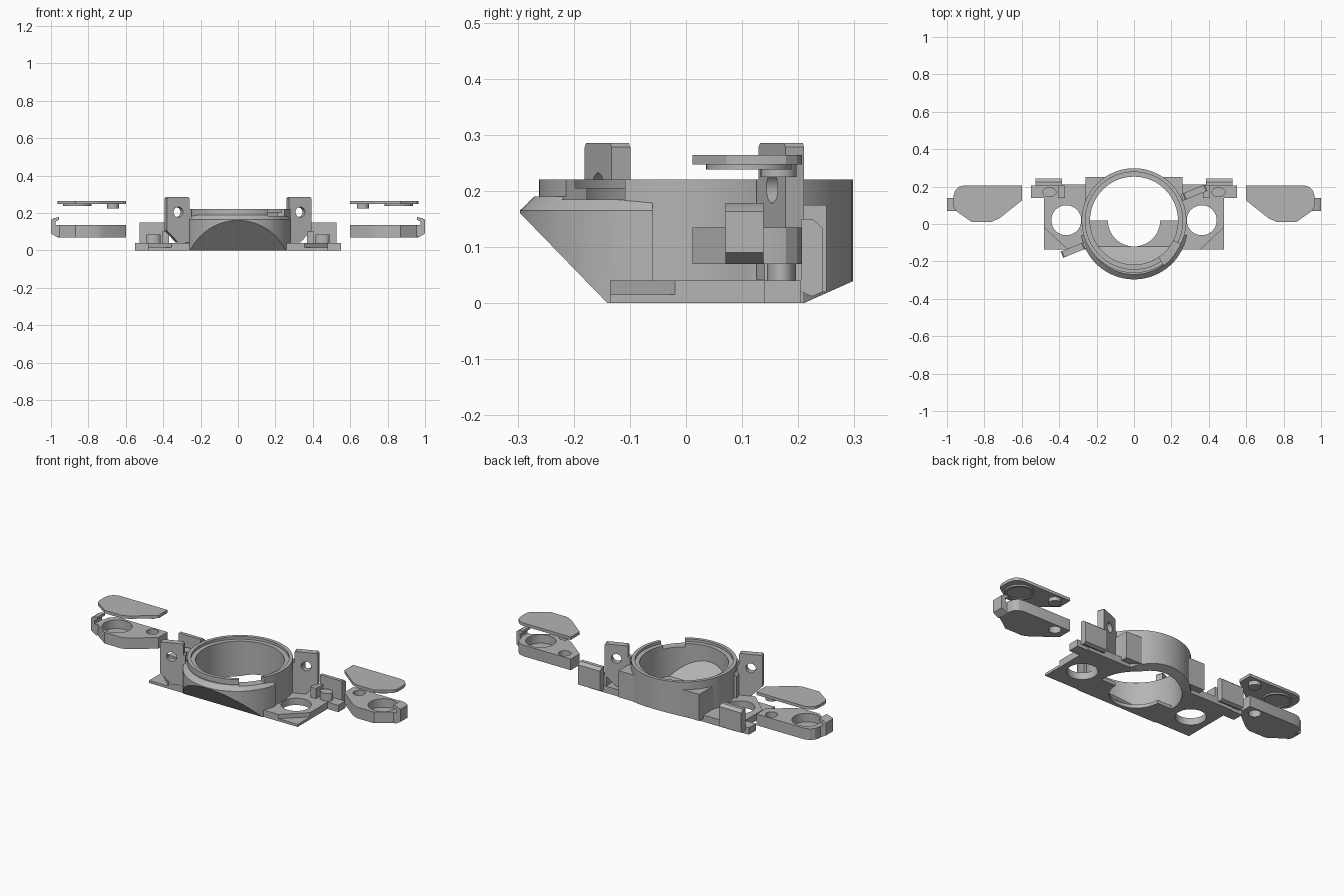
import bpy, bmesh, math
from mathutils import Matrix, Vector

if "Cube" in bpy.data.objects:
    bpy.data.objects.remove(bpy.data.objects["Cube"], do_unlink=True)

GREY = (0.46, 0.46, 0.46, 1)
mat = bpy.data.materials.new("light grey plastic")
mat.use_nodes = True
mat.diffuse_color = GREY
mat.node_tree.nodes["Principled BSDF"].inputs["Base Color"].default_value = GREY


def finish(name, bm):
    bmesh.ops.recalc_face_normals(bm, faces=bm.faces)
    me = bpy.data.meshes.new(name)
    bm.to_mesh(me)
    bm.free()
    me.materials.append(mat)
    ob = bpy.data.objects.new(name, me)
    bpy.context.collection.objects.link(ob)
    return ob


def prism(name, pts, lo, hi, axis="z", s=1):
    """Extrude a 2D outline along an axis; s = -1 mirrors it across x."""
    def place(a, b, h):
        p = {"z": (a, b, h), "y": (a, h, b), "x": (h, a, b)}[axis]
        return (p[0] * s, p[1], p[2])
    bm = bmesh.new()
    face = bm.faces.new([bm.verts.new(place(a, b, lo)) for a, b in pts])
    new = bmesh.ops.extrude_face_region(bm, geom=[face])["geom"]
    delta = Vector(place(0, 0, hi - lo))
    bmesh.ops.translate(bm, vec=delta, verts=[v for v in new if isinstance(v, bmesh.types.BMVert)])
    return finish(name, bm)


def box(name, x0, x1, y0, y1, z0, z1, s=1):
    return prism(name, [(x0, y0), (x1, y0), (x1, y1), (x0, y1)], z0, z1, s=s)


def disc(name, x, y, r, z0, z1, r_top=None, seg=64, axis="z"):
    bm = bmesh.new()
    bmesh.ops.create_cone(bm, cap_ends=True, segments=seg, radius1=r,
                          radius2=r_top or r, depth=z1 - z0)
    m = Matrix.Translation((x, y, (z0 + z1) / 2))
    if axis == "y":
        m = Matrix.Translation((x, 0, y)) @ Matrix.Rotation(math.pi / 2, 4, "X")
    bmesh.ops.transform(bm, matrix=m, verts=bm.verts)
    return finish(name, bm)


def combine(ob, others, op):
    for o in others:
        mod = ob.modifiers.new("combine", "BOOLEAN")
        mod.operation, mod.solver, mod.object = op, "EXACT", o
        bpy.context.view_layer.objects.active = ob
        bpy.ops.object.modifier_apply(modifier=mod.name)
        bpy.data.objects.remove(o, do_unlink=True)
    return ob


def cut(ob, *others):
    return combine(ob, others, "DIFFERENCE")


def fuse(ob, *others):
    return combine(ob, others, "UNION")


CY = 0.018   # ring centre in y
parts = []

# Central ring with flared front, side wings and square rear corners
body = disc("ring_body", 0, CY, 0.28, 0, 0.22, seg=96)
flare = fuse(disc("flare", 0, -0.008, 0.288, 0, 0.165, seg=96),
             disc("flare_cone", 0, -0.008, 0.288, 0.165, 0.19, 0.262, seg=96))
cut(flare, box("behind", -0.5, 0.5, -0.06, 0.5, -0.1, 0.5))
fuse(body, flare)
for s in (1, -1):
    wing = box("wing", 0.15, 0.48, -0.135, 0.21, 0, 0.04, s)
    fuse(wing, box("wing_tip", 0.36, 0.55, 0.14, 0.205, 0, 0.04, s))
    cut(wing, disc("hole", 0.362 * s, 0.02, 0.08, -0.1, 0.1),
        prism("corner", [(0.355, -0.136), (0.5, -0.136), (0.5, -0.001)], 0.015, 0.1, s=s))
    fuse(body, wing, box("rear_corner", 0.15, 0.26, 0.1, 0.25, 0.02, 0.175, s))

# Sloped underside at the front and chamfer at the back
cut(body,
    prism("front_slope", [(-0.14, 0), (-0.14, -0.2), (-0.54, -0.2), (-0.54, 0.412)], -0.8, 0.8, "x"),
    prism("back_slope", [(0.21, 0), (0.21, -0.2), (0.6, -0.2), (0.6, 0.174)], -0.8, 0.8, "x"))

# Hollow interior: sloped front floor, open back half and round floor hole
cavity = disc("cavity", 0, CY, 0.235, -0.1, 0.3, seg=96)
cut(cavity, prism("floor", [(-0.12, 0.02), (0.02, 0.02), (0.02, -0.2), (-0.6, -0.2), (-0.6, 0.5)],
                  -0.6, 0.6, "x"))
cut(body, cavity,
    disc("floor_hole", 0, 0.02, 0.14, -0.1, 0.1),
    disc("rim_ledge", 0, CY, 0.26, 0.205, 0.3, seg=96))

# Notch in the front rim
a0, a1 = math.radians(-56), math.radians(-27)
notch = [(r * math.cos(a), CY + r * math.sin(a)) for r, a in
         ((0.15, a0), (0.4, a0), (0.4, a1), (0.15, a1))]
cut(body, prism("notch", notch, 0.185, 0.3))
parts.append(body)

# Drilled upright tabs, one each side, opposite one another
for name, turn in (("front_tab", 0), ("rear_tab", math.pi)):
    tab = prism(name, [(-0.064, 0.105), (0.0, 0.042), (0.075, 0.042), (0.075, 0.22), (0.064, 0.22),
                       (0.064, 0.278), (0.057, 0.285), (-0.057, 0.285), (-0.064, 0.278)],
                -0.018, 0.018, "y")
    cut(tab, disc("screw_hole", 0, 0.205, 0.027, -0.1, 0.1, seg=32, axis="y"))
    spin = Matrix.Translation((0, 0.015, 0)) @ Matrix.Rotation(turn, 4, "Z")
    tab.data.transform(spin @ Matrix.Translation((-0.326, -0.155, 0))
                       @ Matrix.Rotation(math.radians(22), 4, "Z"))
    parts.append(tab)

# Outline shared by the side arms and their lids
outline = [(0.6, 0.207), (0.91, 0.207), (0.938, 0.198), (0.957, 0.178), (0.965, 0.15),
           (0.965, 0.095), (0.955, 0.072), (0.87, 0.012), (0.76, 0.012), (0.72, 0.03), (0.6, 0.125)]

for s, side in ((1, "left"), (-1, "right")):
    # Hinge bracket at the rear of each wing
    parts.append(prism(side + "_bracket_plate",
                       [(0.205, 0.02), (0.225, 0.012), (0.243, 0.02), (0.243, 0.135), (0.225, 0.15),
                        (0.205, 0.15)], 0.385, 0.527, "x", s))
    parts.append(box(side + "_bracket_stop", 0.37, 0.405, 0.14, 0.205, 0.04, 0.1, s))
    peg = disc(side + "_hinge_peg", 0, 0, 0.038, 0.04, 0.085, seg=32)
    peg.data.transform(Matrix.Translation((0.452 * s, 0.17, 0)) @ Matrix.Diagonal((1, 0.68, 1, 1)))
    parts.append(peg)

    # Arm with blind round pocket and a through hole
    arm = prism(side + "_arm", outline, 0.07, 0.135, s=s)
    cut(arm, disc("pocket", 0.86 * s, 0.112, 0.08, 0.085, 0.2),
        disc("pin_hole", 0.668 * s, 0.165, 0.033, 0, 0.2, seg=32))
    parts.append(arm)
    parts.append(prism(side + "_arm_hook",
                       [(0.955, 0.075), (0.965, 0.07), (1.0, 0.09), (1.0, 0.163), (0.985, 0.172),
                        (0.957, 0.178), (0.957, 0.163), (0.975, 0.155), (0.975, 0.135), (0.955, 0.135)],
                       0.07, 0.138, "y", s))

    # Floating lid with locating ring and pin
    lid = prism(side + "_lid", outline, 0.247, 0.264, s=s)
    parts.append(lid)
    parts.append(cut(disc(side + "_lid_ring", 0.86 * s, 0.112, 0.076, 0.238, 0.247),
                     disc("ring_hole", 0.86 * s, 0.112, 0.064, 0.2, 0.244)))
    parts.append(disc(side + "_lid_pin", 0.668 * s, 0.165, 0.032, 0.225, 0.247, seg=32))

# Smooth round walls while keeping edges crisp
bpy.ops.object.select_all(action="DESELECT")
for ob in parts:
    ob.select_set(True)
bpy.context.view_layer.objects.active = parts[0]
bpy.ops.object.shade_smooth_by_angle(angle=math.radians(25))
